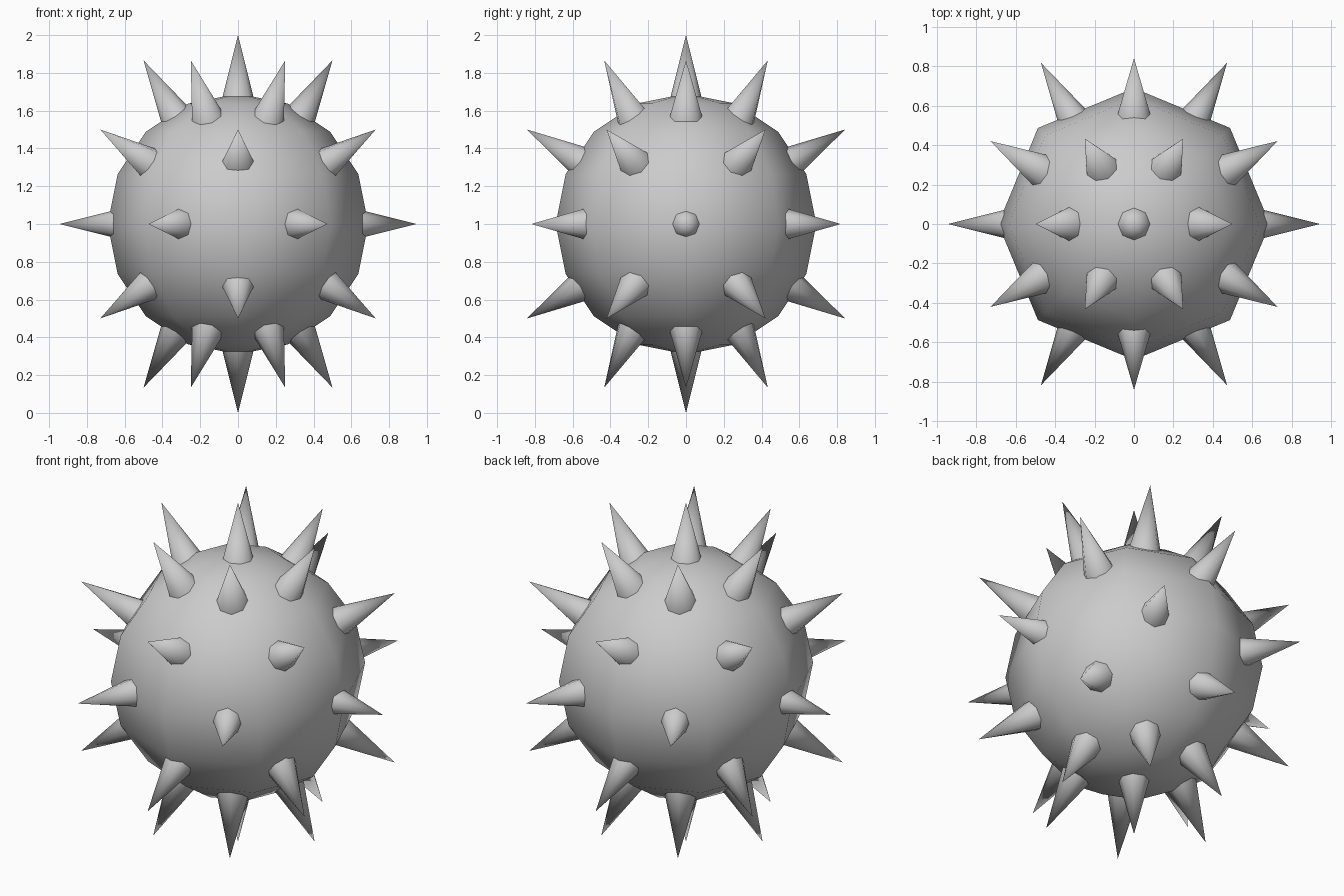
import bpy
from math import radians, cos, sin
from mathutils import Vector

if "Cube" in bpy.data.objects:
    bpy.data.objects.remove(bpy.data.objects["Cube"])

CENTRE = Vector((0, 0, 1))


def smooth(angle):
    bpy.ops.object.shade_smooth_by_angle(angle=radians(angle))


# low-poly round body
bpy.ops.mesh.primitive_uv_sphere_add(segments=8, ring_count=8, radius=0.69, location=CENTRE)
bpy.context.object.name = "body"
smooth(60)


# spike pointing outward, its base sunk in the body
def spike(name, tip):
    d = tip.normalized()
    reach = tip.length
    depth = reach - 0.59
    bpy.ops.mesh.primitive_cone_add(
        vertices=8, radius1=depth * 0.25, radius2=0, depth=depth,
        location=CENTRE + d * (reach - depth / 2),
        rotation=d.to_track_quat('Z', 'Y').to_euler())
    bpy.context.object.name = name
    smooth(60)


# spikes at the poles
spike("top_spike", Vector((0, 0, 1)))
spike("bottom_spike", Vector((0, 0, -1)))

# rings of six: name, tip radius, tip height, first angle
rings = [("upper", 0.5, 0.866, 0), ("mid_upper", 0.842, 0.5, 30),
         ("middle", 0.945, 0, 0),
         ("mid_lower", 0.842, -0.5, 30), ("lower", 0.5, -0.866, 0)]
for name, r, z, start in rings:
    for i in range(6):
        a = radians(start + 60 * i)
        spike(f"{name}_spike_{i + 1}", Vector((r * cos(a), r * sin(a), z)))
